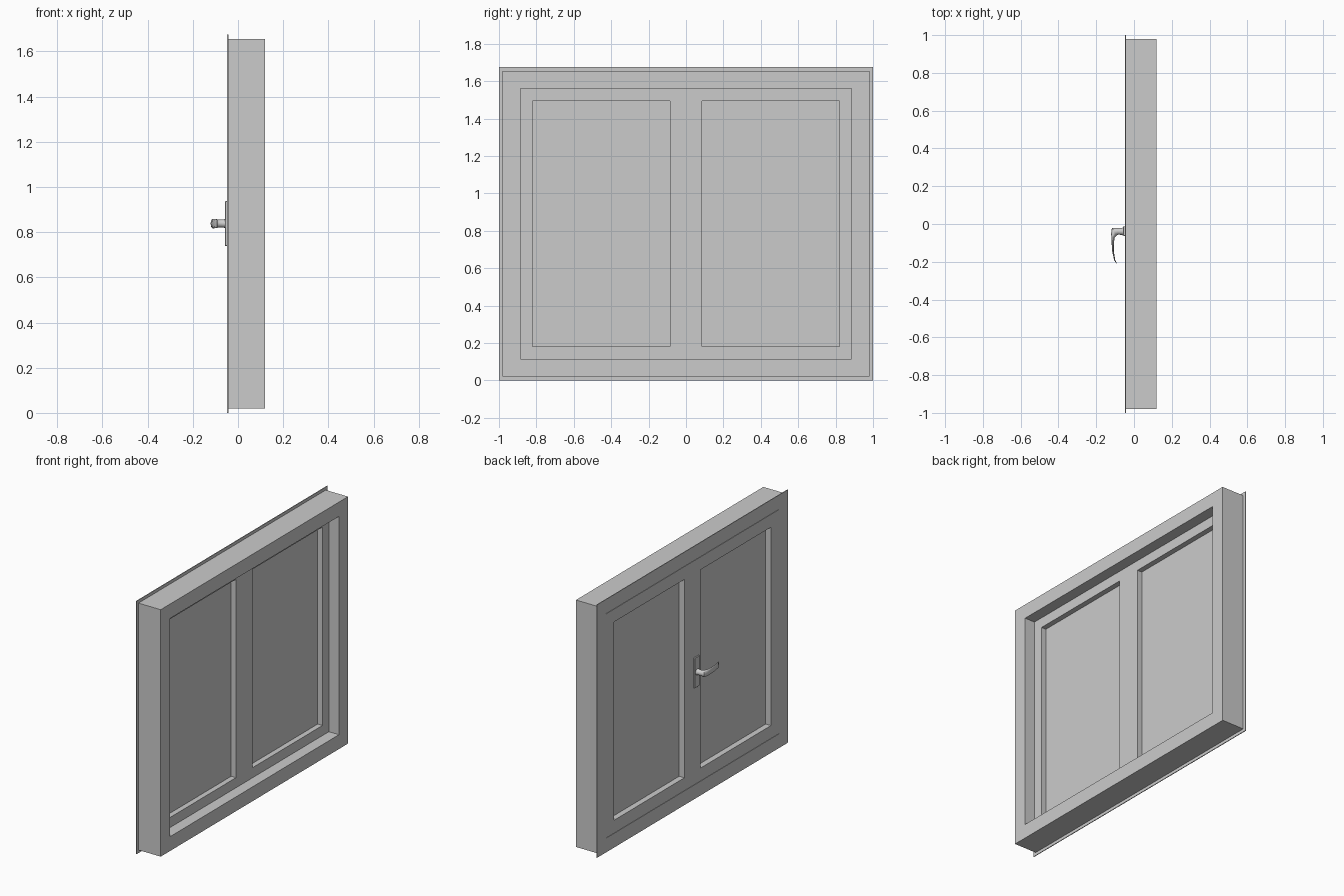
import bpy, bmesh, math
from mathutils import Vector

if "Cube" in bpy.data.objects:
    bpy.data.objects.remove(bpy.data.objects["Cube"])


def finish(name, bm):
    bmesh.ops.recalc_face_normals(bm, faces=bm.faces)
    me = bpy.data.meshes.new(name)
    bm.to_mesh(me)
    bm.free()
    ob = bpy.data.objects.new(name, me)
    bpy.context.collection.objects.link(ob)
    return ob


def skin(bm, rings, closed):
    """Join successive rings of verts with quads."""
    n = len(rings[0])
    for i in range(len(rings) if closed else len(rings) - 1):
        a, b = rings[i], rings[(i + 1) % len(rings)]
        for j in range(n):
            k = (j + 1) % n
            bm.faces.new((a[j], a[k], b[k], b[j]))


def mitred_frame(name, y0, y1, z0, z1, profile):
    """Sweep an (inset, x) profile around a rectangle."""
    bm = bmesh.new()
    rings = []
    for y, z, sy, sz in ((y0, z0, 1, 1), (y1, z0, -1, 1), (y1, z1, -1, -1), (y0, z1, 1, -1)):
        rings.append([bm.verts.new((x, y + sy * d, z + sz * d)) for d, x in profile])
    skin(bm, rings, True)
    return finish(name, bm)


def box(name, lo, hi, bevel=0):
    bm = bmesh.new()
    bmesh.ops.create_cube(bm, size=1)
    for v in bm.verts:
        v.co = [lo[i] + (v.co[i] + 0.5) * (hi[i] - lo[i]) for i in range(3)]
    if bevel:
        bmesh.ops.bevel(bm, geom=bm.edges[:], offset=bevel, segments=1, affect='EDGES')
    return finish(name, bm)


BACK = -0.048

# Outer frame with thin back flange and a rebate for the sashes
mitred_frame("outer_frame", -1, 1, 0, 1.675, [
    (0, BACK), (0, -0.043), (0.02, -0.043), (0.02, 0.12),
    (0.115, 0.12), (0.115, 0.046), (0.094, 0.046), (0.094, BACK)])

# Two sashes and their panes
sash_profile = [(0, BACK), (0, 0.045), (0.085, 0.045), (0.085, BACK)]
for side, y0, y1 in (("left", -0.905, -0.0005), ("right", 0.0005, 0.905)):
    mitred_frame(side + "_sash", y0, y1, 0.096, 1.579, sash_profile)
    box(side + "_pane", (-0.01, y0 + 0.075, 0.171), (0.01, y1 - 0.075, 1.504))

# Handle plate
box("handle_plate", (-0.057, -0.063, 0.738), (-0.046, -0.012, 0.938), 0.002)

# Lever: oval sections given by outer point, inner point and half height
sections = [
    ((-.054, -.016), (-.054, -.062), .022),
    ((-.064, -.021), (-.064, -.058), .018),
    ((-.090, -.021), (-.083, -.056), .018),
    ((-.117, -.020), (-.092, -.060), .021),
    ((-.121, -.050), (-.102, -.072), .021),
    ((-.119, -.090), (-.107, -.100), .020),
    ((-.116, -.140), (-.107, -.143), .020),
    ((-.106, -.190), (-.100, -.188), .020),
    ((-.093, -.210), (-.091, -.207), .018)]
bm = bmesh.new()
rings = []
for outer, inner, h in sections:
    o, i = Vector((*outer, 0.838)), Vector((*inner, 0.838))
    c, u = (o + i) / 2, (o - i) / 2
    ring = []
    for k in range(16):
        a = 2 * math.pi * k / 16
        ring.append(bm.verts.new(c + u * math.cos(a) + Vector((0, 0, h * math.sin(a)))))
    rings.append(ring)
skin(bm, rings, False)
bm.faces.new(rings[0])
bm.faces.new(rings[-1])
lever = finish("handle_lever", bm)
bpy.context.view_layer.objects.active = lever
lever.select_set(True)
bpy.ops.object.shade_smooth_by_angle(angle=math.radians(40))
